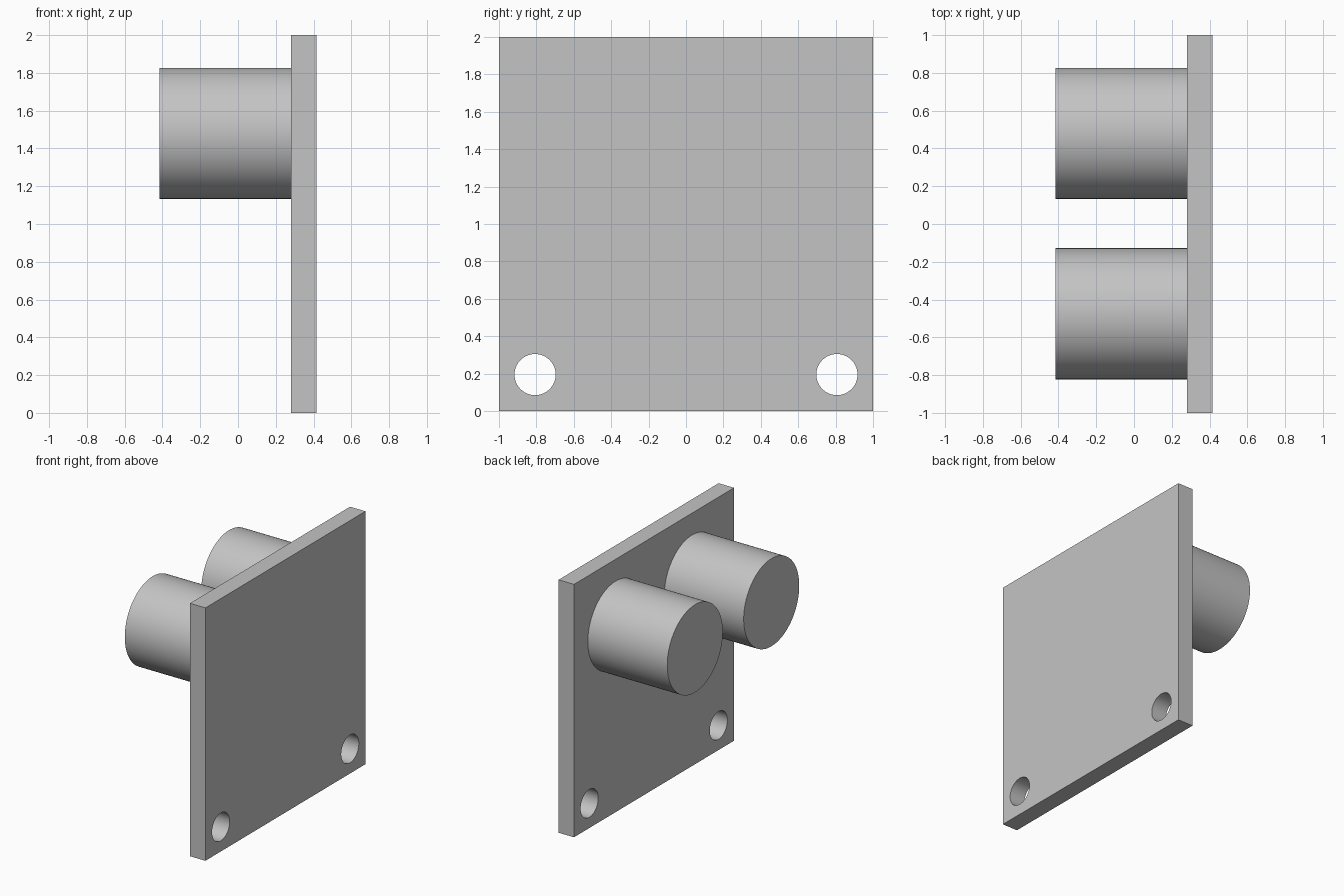
import bpy
import math

default = bpy.data.objects.get("Cube")
if default:
    bpy.data.objects.remove(default, do_unlink=True)

grey = bpy.data.materials.new("plain_grey")
grey.use_nodes = True
grey.diffuse_color = (0.55, 0.55, 0.55, 1)
grey.node_tree.nodes["Principled BSDF"].inputs["Base Color"].default_value = (0.55, 0.55, 0.55, 1)

BACK, SEAM, FACE = -0.415, 0.28, 0.415   # x of peg ends, plate back, plate face


def rod(name, x0, x1, y, z, radius, sides=96):
    """Cylinder lying along x from x0 to x1."""
    bpy.ops.mesh.primitive_cylinder_add(
        vertices=sides, radius=radius, depth=x1 - x0,
        location=((x0 + x1) / 2, y, z), rotation=(0, math.pi / 2, 0))
    obj = bpy.context.object
    obj.name = name
    obj.data.materials.append(grey)
    return obj


def smooth(obj):
    bpy.ops.object.select_all(action="DESELECT")
    obj.select_set(True)
    bpy.context.view_layer.objects.active = obj
    bpy.ops.object.shade_smooth_by_angle(angle=math.radians(30))


# Upright square plate
bpy.ops.mesh.primitive_cube_add(size=1, location=((SEAM + FACE) / 2, 0, 1))
plate = bpy.context.object
plate.name = "plate"
plate.scale = (FACE - SEAM, 2, 2)
bpy.ops.object.transform_apply(location=False, rotation=False, scale=True)
plate.data.materials.append(grey)

# Two through holes in the lower corners
for side in (-1, 1):
    cutter = rod("hole_cutter", SEAM - 0.1, FACE + 0.1, side * 0.807, 0.195, 0.11, 64)
    cutter.hide_render = True
    cut = plate.modifiers.new("corner_hole", "BOOLEAN")
    cut.operation = "DIFFERENCE"
    cut.solver = "EXACT"
    cut.object = cutter
    bpy.context.view_layer.objects.active = plate
    bpy.ops.object.modifier_apply(modifier=cut.name)
    bpy.data.objects.remove(cutter, do_unlink=True)
smooth(plate)

# Two round pegs on the back of the plate
for name, y in (("left_peg", 0.48), ("right_peg", -0.475)):
    smooth(rod(name, BACK, SEAM, y, 1.48, 0.347))
